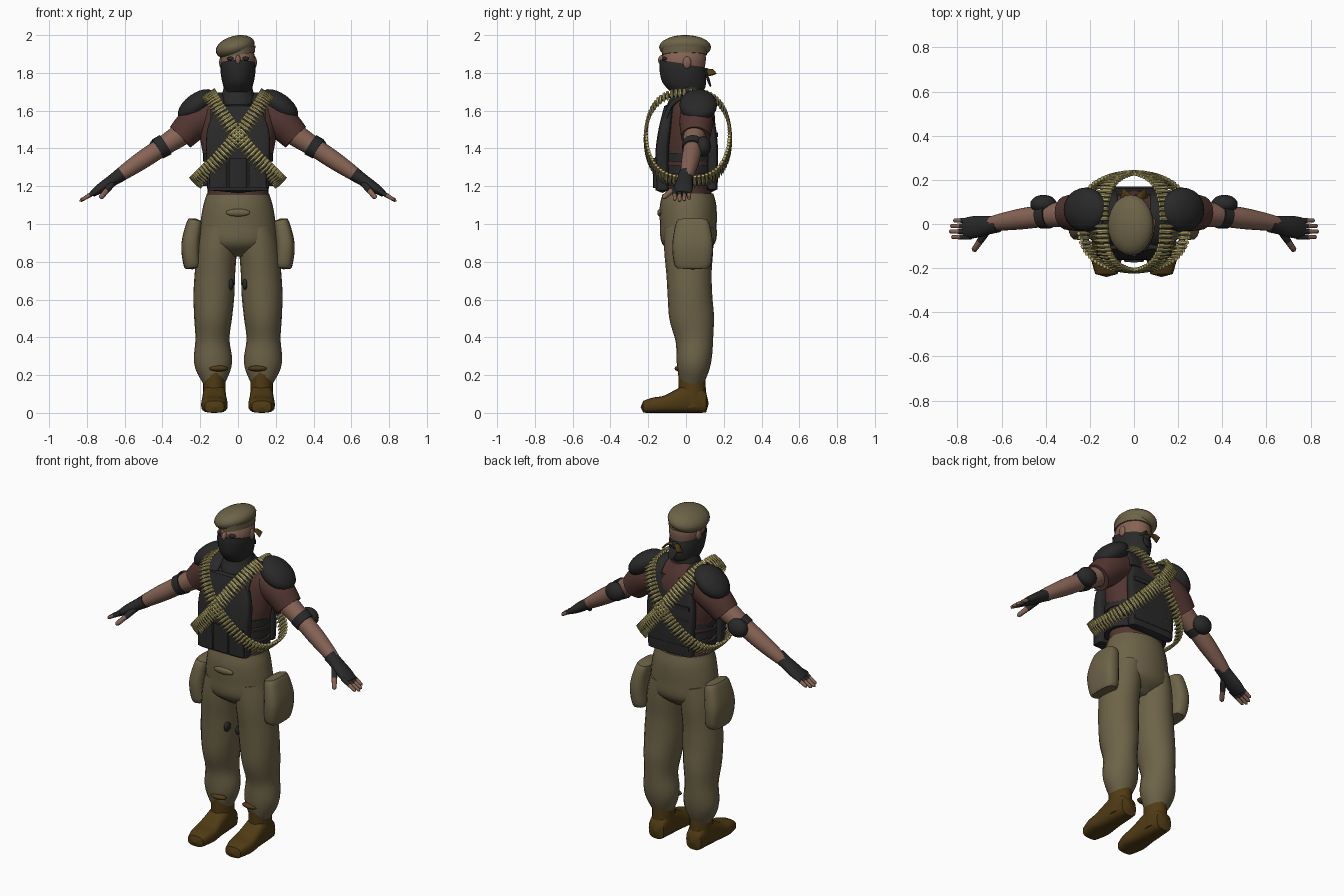
import bpy, bmesh
from math import cos, sin, pi, copysign
from mathutils import Vector, Matrix

if "Cube" in bpy.data.objects:
    bpy.data.objects.remove(bpy.data.objects["Cube"])

X, Y, Z = Matrix.Identity(3)


def material(name, *rgb):
    mat = bpy.data.materials.new(name)
    mat.use_nodes = True
    mat.diffuse_color = (*rgb, 1)
    shader = next(node for node in mat.node_tree.nodes if node.type == 'BSDF_PRINCIPLED')
    shader.inputs["Base Color"].default_value = (*rgb, 1)
    shader.inputs["Roughness"].default_value = .8
    return mat


KHAKI = material("khaki cloth", .155, .125, .065)
BROWN = material("boot leather", .08, .043, .007)
SKIN = material("skin", .24, .125, .09)
SHIRT = material("maroon shirt", .085, .036, .03)
BLACK = material("black gear", .022, .022, .022)
BRASS = material("brass", .53, .45, .16)


def sample(values, t):
    """Smooth value at t along evenly spaced numbers or points."""
    last = len(values) - 1
    i = min(int(t * last), last - 1)
    f = t * last - i
    p, q, r, s = (values[max(0, min(last, i + k))] for k in (-1, 0, 1, 2))
    return (q * 2 + (r - p) * f + (p * 2 - q * 5 + r * 4 - s) * f**2
            + (q * 3 - p - r * 3 + s) * f**3) * .5


def power(value, exponent):
    return copysign(abs(value) ** exponent, value)


def add_loft(bm, path, widths, depth=1, axis=None, hint=Y, square=2, soft=None, steps=20, sides=20):
    """Skin superellipse rings along a path; depth is a ratio or a list; soft rounds the ends."""
    path = [Vector(p) for p in path]
    centres = [sample(path, i / steps) for i in range(steps + 1)]
    loops = []
    for i, centre in enumerate(centres):
        t = i / steps
        along = (axis or centres[min(i + 1, steps)] - centres[max(i - 1, 0)]).normalized()
        a = hint.cross(along).normalized()
        b = along.cross(a)
        width = sample(widths, t)
        thick = sample(depth, t) if isinstance(depth, list) else width * depth
        scale = max(.02, (1 - abs(2 * t - 1) ** soft) ** (1 / soft)) if soft else 1
        loop = []
        for j in range(sides):
            angle = 2 * pi * j / sides
            u, v = power(cos(angle), 2 / square), power(sin(angle), 2 / square)
            loop.append(bm.verts.new(centre + (a * u * width + b * v * thick) * scale))
        loops.append(loop)
    for low, high in zip(loops, loops[1:]):
        for j in range(sides):
            k = (j + 1) % sides
            bm.faces.new((low[j], low[k], high[k], high[j]))
    bm.faces.new(loops[0][::-1])
    bm.faces.new(loops[-1])


def finish(bm, name, mat, mirror=False):
    bmesh.ops.recalc_face_normals(bm, faces=bm.faces)
    mesh = bpy.data.meshes.new(name)
    bm.to_mesh(mesh)
    bm.free()
    mesh.materials.append(mat)
    mesh.shade_smooth()
    mesh.set_sharp_from_angle(angle=.75)
    part = bpy.data.objects.new(name, mesh)
    bpy.context.scene.collection.objects.link(part)
    if mirror:
        part.modifiers.new("Mirror", 'MIRROR').use_mirror_merge = False


def loft(name, mat, path, widths, depth=1, mirror=False, **options):
    bm = bmesh.new()
    add_loft(bm, path, widths, depth, **options)
    finish(bm, name, mat, mirror)


def ball(name, mat, centre, size, mirror=False, tilt=0):
    bm = bmesh.new()
    place = Matrix.Translation(centre) @ Matrix.Rotation(tilt, 4, 'Y') @ Matrix.Diagonal((*size, 1))
    bmesh.ops.create_uvsphere(bm, u_segments=24, v_segments=12, radius=1, matrix=place)
    finish(bm, name, mat, mirror)


# Boots: the foot's centre height equals its half height, so the sole lies flat
heights = [.05, .075, .075, .06, .045, .04, .03]
loft("boot_feet", BROWN, [(.125, .12 - .06 * i, h) for i, h in enumerate(heights)],
     [.05, .06, .065, .07, .05], heights, mirror=True, axis=-Y, hint=Z, square=3, soft=10)
loft("boot_shafts", BROWN, [(.125, .035, .03), (.125, .03, .24)], [.06, .06], 1.2, mirror=True)
ball("boot_tongues", BROWN, (.105, -.035, .235), (.05, .025, .016), mirror=True)

# Trousers with cargo pockets
loft("trouser_hips", KHAKI, [(0, .01, 1.16), (0, .015, .83)],
     [.165, .185, .2, .2, .1], [.135, .15, .15, .14, .06], sides=28)
loft("trouser_legs", KHAKI,
     [(.1, .015, .98), (.12, .015, .77), (.13, .025, .56), (.135, .045, .36), (.125, .03, .15)],
     [.09, .105, .107, .108, .1, .09, .1, .055], [.13, .13, .12, .118, .118, .1, .09, .06],
     mirror=True, steps=32)
loft("cargo_pockets", KHAKI, [(.24, .035, .76), (.25, .035, .89), (.225, .035, 1.03)],
     [.045, .05, .04], 2.15, mirror=True, square=3, soft=6)
ball("waist_tie", KHAKI, (0, -.138, 1.06), (.065, .014, .02))
ball("thigh_patches", BLACK, (.038, -.045, .68), (.014, .03, .03), mirror=True)

# Shirt
loft("shirt_body", SHIRT, [(0, .015, 1.13), (0, .02, 1.4), (0, .045, 1.7)],
     [.16, .165, .18, .2, .19, .06], [.12, .12, .13, .13, .115, .06], sides=28)
loft("shirt_sleeves", SHIRT, [(.1, .05, 1.59), (.22, .055, 1.54), (.305, .05, 1.46)],
     [.08, .09, .077], mirror=True)

# Arms and elbow guards
loft("arms", SKIN, [(.26, .05, 1.5), (.46, .03, 1.37), (.66, 0, 1.235)],
     [.06, .058, .05, .048, .04, .03], mirror=True)
loft("elbow_straps", BLACK, [(.385, .04, 1.42), (.425, .035, 1.395)], [.06, .056], mirror=True)
ball("elbow_guards", BLACK, (.41, .09, 1.41), (.06, .042, .054), mirror=True)

# Gloves with bare fingertips
loft("glove_palms", BLACK, [(.615, 0, 1.265), (.77, -.02, 1.16)],
     [.038, .032, .027, .017], [.038, .042, .05, .046], mirror=True)
gloves, tips = bmesh.new(), bmesh.new()


def add_finger(root, reach, radius):
    root, reach = Vector(root), Vector(reach)
    cut = root + reach * .5
    add_loft(gloves, [root, cut], [radius, radius * .9], steps=2, sides=10)
    add_loft(tips, [root, root + reach], [radius, radius * .7], soft=8, steps=8, sides=10)


for i, length in enumerate((.08, .095, .1, .09)):
    add_finger((.74, .016 - .025 * i, 1.18), (length, 0, -.6 * length), .013)
add_finger((.665, -.03, 1.215), (.065, -.095, -.08), .018)
finish(gloves, "glove_fingers", BLACK, mirror=True)
finish(tips, "fingertips", SKIN, mirror=True)

# Vest: plates, side bands, pouches, webbing and shoulder straps
loft("vest_front", BLACK, [(0, -.125, 1.165), (0, -.125, 1.4), (0, -.09, 1.635)],
     [.16, .165, .165, .11], [.036, .036, .033, .022], square=5, sides=32, soft=20)
loft("vest_back", BLACK, [(0, .138, 1.17), (0, .14, 1.4), (0, .115, 1.64)],
     [.145, .15, .15, .09], .19, square=5, sides=32, soft=20)
for z in (1.2, 1.265, 1.33):
    loft("side_band", BLACK, [(0, .01, z), (0, .01, z + .045)], [.185, .185], .78, steps=1, sides=32)
for x in (-.104, 0, .104):
    loft("front_pouch", BLACK, [(x, -.15, 1.19), (x, -.15, 1.35)], [.047, .047], .5, square=6)
for i in range(4):
    z = 1.22 + .08 * i
    loft("back_webbing", BLACK, [(0, .16, z), (0, .16, z + .025)], [.135, .135], .07, square=6)
loft("vest_shoulder_straps", BLACK,
     [(.11, -.11, 1.56), (.11, -.07, 1.64), (.11, .03, 1.685), (.11, .11, 1.65), (.11, .14, 1.56)],
     [.012, .012], 3, mirror=True, hint=X, square=4)
ball("shoulder_guards", BLACK, (.22, .065, 1.63), (.115, .1, .06), mirror=True, tilt=.64)

# Head
loft("head", SKIN, [(0, .03, 1.66), (0, .01, 1.735), (0, -.015, 1.81), (0, -.01, 1.885), (0, 0, 1.96)],
     [.06, .062, .085, .09, .06], [.06, .07, .11, .115, .08], axis=Z, sides=24)
ball("nose", SKIN, (0, -.128, 1.868), (.014, .02, .026))
ball("ears", SKIN, (.088, .005, 1.855), (.012, .022, .032), mirror=True)
ball("eyes", BLACK, (.036, -.11, 1.875), (.024, .016, .011), mirror=True)

# Face mask and scarf, knotted behind
loft("face_mask", BLACK, [(0, -.01, 1.69), (0, -.02, 1.85)],
     [.06, .08, .092, .091], [.075, .115, .125, .12], axis=Vector((0, .15, 1)), sides=24)
loft("neck_scarf", BLACK, [(0, -.01, 1.62), (0, .01, 1.74)],
     [.06, .09, .08, .07], 1.1, axis=Vector((0, -.3, 1)), sides=24)
ball("scarf_knot", BLACK, (0, .105, 1.805), (.022, .018, .022))
loft("scarf_tails", BROWN, [(0, .105, 1.81), (.03, .125, 1.815), (.055, .14, 1.79)],
     [.007, .005], [.01, .024], mirror=True)
loft("scarf_end", BLACK, [(0, .105, 1.8), (.015, .13, 1.73)], [.018, .025, .015], .3)

# Beret, drooping to the right side
loft("beret_band", KHAKI, [(0, -.008, 1.895), (0, -.008, 1.93)], [.091, .093], 1.3,
     axis=Vector((-.15, 0, 1)), sides=28)
ball("beret", KHAKI, (-.015, -.005, 1.936), (.106, .138, .06), tilt=-.27)

# Ammunition belts: a closed loop from shoulder to opposite hip, mirrored
def belt_point(angle):
    c, s = cos(angle), sin(angle)
    return Vector((.19 * c - .035 + .03 * s * s, .01 - .225 * power(s, .7), 1.455 + .235 * c))


turns = 600
path = [belt_point(2 * pi * i / turns) for i in range(turns + 1)]
middle, spacing, travelled = Vector((0, .02, 1.42)), .022, 0
bullets, links = bmesh.new(), bmesh.new()
for here, ahead in zip(path, path[1:]):
    travelled += (ahead - here).length
    if travelled < spacing:
        continue
    travelled -= spacing
    along = (ahead - here).normalized()
    across = along.cross(here - middle).normalized() * .042
    if across.z > 0:
        across.negate()
    add_loft(bullets, [here - across, here + across], [.0095, .0095, .0095, .006, .002],
             hint=along, steps=4, sides=8)
add_loft(links, path[::10], [.006, .006], 3, hint=Vector((.78, 0, -.63)), steps=60, sides=6)
finish(bullets, "belt_bullets", BRASS, mirror=True)
finish(links, "belt_links", BLACK, mirror=True)
